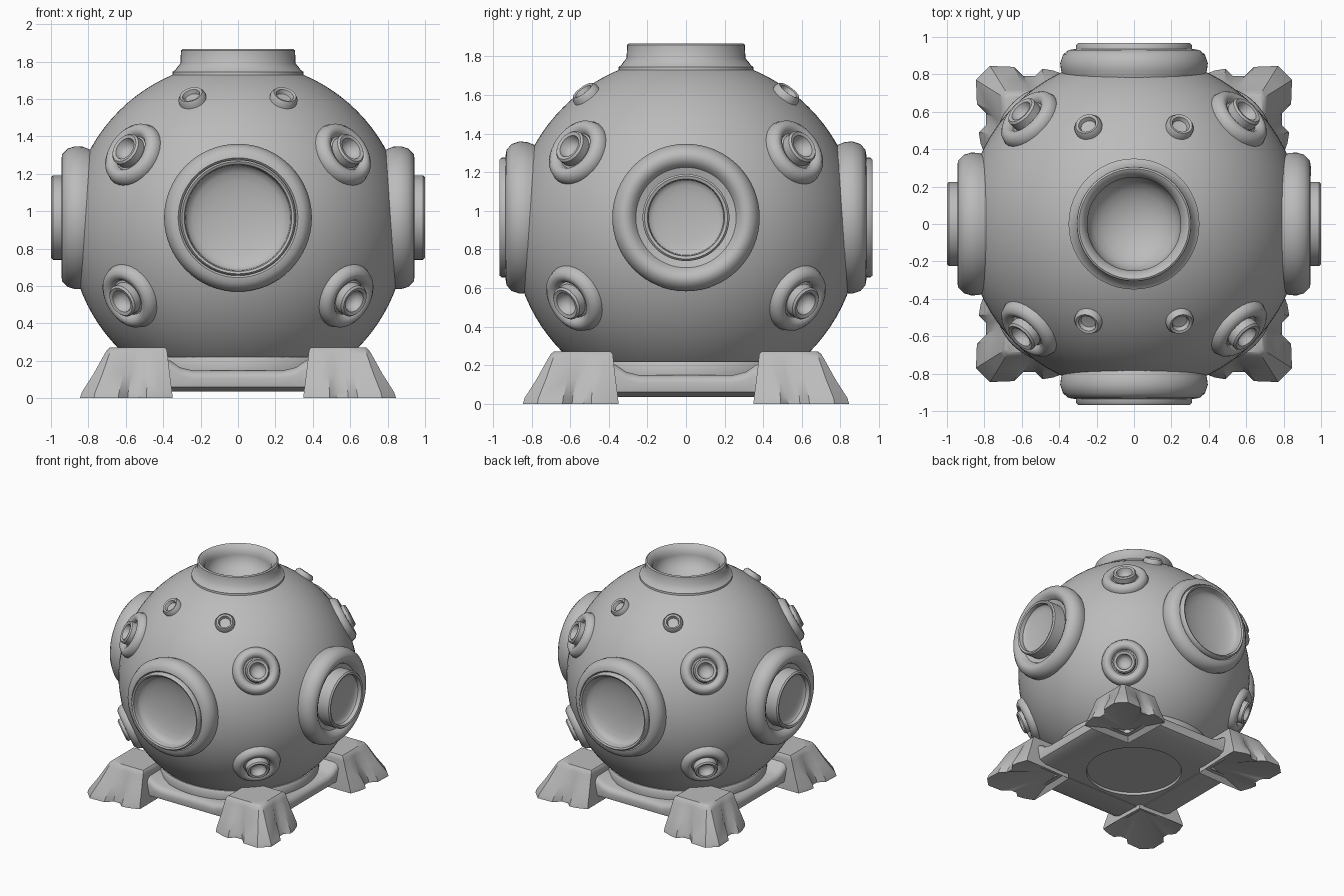
import bpy, bmesh, math
from mathutils import Vector, Matrix

cube = bpy.data.objects.get("Cube")
if cube:
    bpy.data.objects.remove(cube, do_unlink=True)

grey = bpy.data.materials.new("grey_metal")
grey.use_nodes = True
grey.diffuse_color = (0.5, 0.5, 0.5, 1)
grey.node_tree.nodes["Principled BSDF"].inputs["Base Color"].default_value = (0.5, 0.5, 0.5, 1)

CENTRE = Vector((0, 0, 0.9))
RADIUS = 0.9


def finish(name, bm, angle=40):
    mesh = bpy.data.meshes.new(name)
    bmesh.ops.remove_doubles(bm, verts=bm.verts, dist=0.0005)
    bm.to_mesh(mesh)
    bm.free()
    mesh.materials.append(grey)
    obj = bpy.data.objects.new(name, mesh)
    bpy.context.collection.objects.link(obj)
    bpy.ops.object.select_all(action='DESELECT')
    obj.select_set(True)
    bpy.context.view_layer.objects.active = obj
    bpy.ops.object.shade_smooth_by_angle(angle=math.radians(angle))
    return obj


def skin(bm, loops):
    """Join successive closed loops of points with quads."""
    rows = [[bm.verts.new(p) for p in loop] for loop in loops]
    for a, b in zip(rows, rows[1:]):
        n = len(a)
        for j in range(n):
            bm.faces.new((a[j], a[(j + 1) % n], b[(j + 1) % n], b[j]))
    return rows


def lathe(name, profile, origin, axis, sides=48):
    """Spin (radius, height) points about an axis through origin."""
    turn = Vector(axis).to_track_quat('Z', 'Y').to_matrix().to_4x4()
    place = Matrix.Translation(origin) @ turn
    bm = bmesh.new()
    skin(bm, [[place @ Vector((r * math.cos(k * math.tau / sides),
                               r * math.sin(k * math.tau / sides), h))
               for k in range(sides)] for r, h in profile])
    bmesh.ops.remove_doubles(bm, verts=bm.verts, dist=0.0005)
    bmesh.ops.dissolve_degenerate(bm, edges=bm.edges, dist=0.0001)
    return finish(name, bm)


def dish(radius, rim, depth, steps=6):
    """Concave floor running from the rim to the axis."""
    return [(radius * math.cos(a), rim - depth * math.sin(a))
            for a in (i * math.pi / 2 / steps for i in range(steps))] + [(0, rim - depth)]


# Round body, opened behind the windows and the neck, and cut off below
bm = bmesh.new()
bmesh.ops.create_uvsphere(bm, u_segments=80, v_segments=48, radius=RADIUS,
                          matrix=Matrix.Translation(CENTRE))
window_z = 0.965
openings = [(Vector((0, s, 0)), 0.3) for s in (1, -1)]
openings += [(Vector((s, 0, 0)), 0.26) for s in (1, -1)]


def opened(p):
    if p.z < 0.07 or (p.z > 1.5 and p.xy.length < 0.29):
        return True
    q = p - Vector((0, 0, window_z))
    return any(q.dot(a) > 0.5 and (q - a * q.dot(a)).length < r for a, r in openings)


bmesh.ops.delete(bm, geom=[f for f in bm.faces if opened(f.calc_center_median())],
                 context='FACES')
finish("body", bm)

# Open neck with a flange and a bowl inside
lathe("neck", [(0.37, 1.69), (0.35, 1.715), (0.35, 1.745), (0.335, 1.755), (0.325, 1.77),
               (0.308, 1.79), (0.305, 1.86), (0.295, 1.867), (0.28, 1.86), (0.25, 1.82)]
      + dish(0.25, 1.79, 0.16), (0, 0, 0), (0, 0, 1))

# Four large windows
front_profile = [(0.37, 0.77), (0.39, 0.82), (0.395, 0.86), (0.38, 0.905), (0.35, 0.93),
                 (0.32, 0.935), (0.31, 0.925), (0.31, 0.955), (0.3, 0.967), (0.287, 0.96),
                 (0.28, 0.93)] + dish(0.28, 0.92, 0.07)
side_profile = [(0.36, 0.78), (0.38, 0.83), (0.382, 0.87), (0.37, 0.91), (0.34, 0.94),
                (0.31, 0.945), (0.28, 0.93), (0.26, 0.9), (0.225, 0.89), (0.225, 0.99),
                (0.215, 1.0), (0.2, 0.995), (0.195, 0.97)] + dish(0.195, 0.965, 0.03)
for name, axis, profile in (("front_window", (0, -1, 0), front_profile),
                            ("back_window", (0, 1, 0), front_profile),
                            ("left_window", (1, 0, 0), side_profile),
                            ("right_window", (-1, 0, 0), side_profile)):
    lathe(name, profile, (0, 0, window_z), axis, 64)

# Small diagonal valves and the upper bolts
valve = [(0.175, 0.85), (0.182, 0.885), (0.172, 0.915), (0.15, 0.934), (0.13, 0.935),
         (0.11, 0.925), (0.1, 0.905), (0.09, 0.91), (0.09, 0.955), (0.08, 0.965),
         (0.062, 0.96), (0.053, 0.925), (0.03, 0.908), (0, 0.905)]
bolt = [(0.075, 0.86), (0.075, 0.915), (0.062, 0.935), (0.048, 0.93), (0.04, 0.907), (0, 0.903)]
for sx, side in ((1, "left"), (-1, "right")):
    for sy, end in ((-1, "front"), (1, "back")):
        lathe(f"upper_valve_{end}_{side}", valve, CENTRE, (sx * 0.57, sy * 0.57, 0.41), 32)
        lathe(f"lower_valve_{end}_{side}", valve, CENTRE, (sx * 0.57, sy * 0.57, -0.35), 32)
        lathe(f"bolt_{end}_{side}", bolt, CENTRE, (sx * 0.24, sy * 0.51, 0.69), 24)

# Round collar under the body and the flat floor inside it
lathe("base_collar", [(0.36, 0.09), (0.37, 0.04), (0.6, 0.04), (0.61, 0.15), (0.612, 0.2),
                      (0.6, 0.22), (0.57, 0.22)], (0, 0, 0), (0, 0, 1), 64)
lathe("body_floor", [(0.37, 0.06), (0, 0.06)], (0, 0, 0), (0, 0, -1)).location.z = 0.12

# Four bars between the feet, rising where they meet them
for k, side in enumerate(("front", "left", "back", "right")):
    spin = Matrix.Rotation(k * math.pi / 2, 3, 'Z')
    bm = bmesh.new()
    loops = []
    for x, top in ((-0.42, 0.23), (-0.36, 0.2), (-0.31, 0.165), (-0.24, 0.148),
                   (0.24, 0.148), (0.31, 0.165), (0.36, 0.2), (0.42, 0.23)):
        section = [(-0.4, 0.035), (-0.6, 0.035), (-0.655, 0.06), (-0.665, top - 0.04),
                   (-0.65, top - 0.012), (-0.62, top), (-0.4, top)]
        loops.append([spin @ Vector((x, y, z)) for y, z in section])
    skin(bm, loops)
    bmesh.ops.recalc_face_normals(bm, faces=bm.faces)
    finish(f"base_bar_{side}", bm)

# Four flared feet with a scalloped hem and a creased hollow underside
half = [(0.36, 0.36), (0.35, 0.6), (0.35, 0.79), (0.43, 0.82), (0.49, 0.83), (0.53, 0.79),
        (0.59, 0.79), (0.64, 0.84), (0.77, 0.845)]
outline = half + [(y, x) for x, y in reversed(half[1:])]


def foot_layer(t, z):
    """Blend from the hem (t = 0) to the plain square top (t = 1)."""
    pts = []
    for x, y in outline:
        top = [0.38 + (min(max(c, 0.36), 0.8) - 0.36) * 0.73 for c in (x, y)]
        if max(x, y) > 0.78:
            top = [0.7 if c > 0.78 else v for c, v in zip((x, y), top)]
        pts.append(Vector((x + (top[0] - x) * t, y + (top[1] - y) * t, z)))
    return pts


for sx, side in ((1, "left"), (-1, "right")):
    for sy, end in ((-1, "front"), (1, "back")):
        bm = bmesh.new()
        rows = skin(bm, [foot_layer(0, 0), foot_layer(0.06, 0.03), foot_layer(0.5, 0.13),
                         foot_layer(0.9, 0.235), foot_layer(1.0, 0.258),
                         [p.lerp(Vector((0.52, 0.52, 0.27)), 0.08) + Vector((0, 0, 0.012))
                          for p in foot_layer(1.0, 0.258)]])
        bm.faces.new(rows[-1])
        apex = bm.verts.new((0.42, 0.42, 0.07))
        for a, b in zip(rows[0], rows[0][1:] + rows[0][:1]):
            bm.faces.new((b, a, apex))
        bmesh.ops.scale(bm, vec=(sx, sy, 1), verts=bm.verts)
        bmesh.ops.recalc_face_normals(bm, faces=bm.faces)
        finish(f"foot_{end}_{side}", bm, 35)
